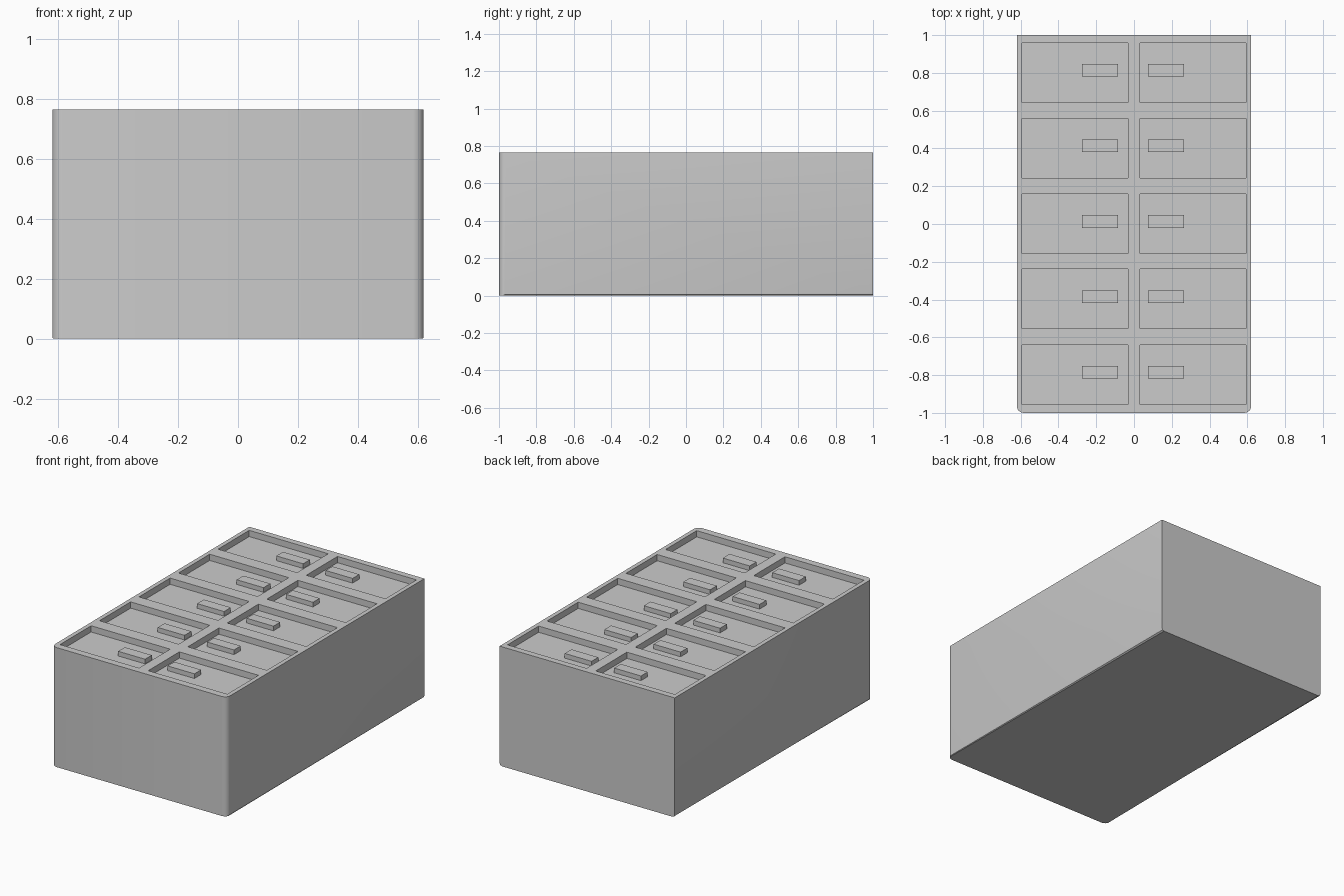
import bpy, bmesh
from mathutils import Matrix, Vector

if "Cube" in bpy.data.objects:
    bpy.data.objects.remove(bpy.data.objects["Cube"])

W, L, H = 1.24, 2.0, 0.765
DEPTH = 0.04
FLOOR = H - DEPTH
ROWS = [-0.797, -0.397, 0.002, 0.402, 0.802]


def add_box(bm, center, size):
    m = Matrix.Translation(Vector(center)) @ Matrix.Diagonal((*size, 1))
    return bmesh.ops.create_cube(bm, size=1, matrix=m)


def finish(bm, name):
    me = bpy.data.meshes.new(name)
    bm.to_mesh(me)
    bm.free()
    ob = bpy.data.objects.new(name, me)
    bpy.context.collection.objects.link(ob)
    return ob


def bevel(bm, test, width, segments):
    edges = [e for e in bm.edges if test((e.verts[0].co + e.verts[1].co) / 2)]
    bmesh.ops.bevel(bm, geom=edges, offset=width, segments=segments,
                    profile=0.5, affect='EDGES')


# Cabinet body: rounded front uprights and eased lower side edges, square back
bm = bmesh.new()
add_box(bm, (0, 0, H / 2), (W, L, H))
bevel(bm, lambda c: abs(c.x) > 0.6 and c.y < -0.99, 0.035, 4)
bevel(bm, lambda c: abs(c.x) > 0.619 and c.z < 0.001, 0.017, 2)
cabinet = finish(bm, "cabinet_body")

# Shallow drawer recesses, two columns of five
bm = bmesh.new()
for side in (-1, 1):
    for y in ROWS:
        add_box(bm, (side * 0.3125, y, FLOOR + 0.1), (0.56, 0.315, 0.2))
cutter = finish(bm, "recess_cutter")
cutter.hide_render = True

mod = cabinet.modifiers.new("recesses", 'BOOLEAN')
mod.operation = 'DIFFERENCE'
mod.solver = 'EXACT'
mod.object = cutter
bpy.context.view_layer.objects.active = cabinet
cabinet.select_set(True)
bpy.ops.object.modifier_apply(modifier=mod.name)
bpy.data.objects.remove(cutter)
bpy.ops.object.shade_smooth_by_angle()

# Drawer handles, one bar in each recess near the centre divider
for name, x in (("left", -0.18), ("right", 0.17)):
    for i, y in enumerate(ROWS):
        bm = bmesh.new()
        add_box(bm, (x, y + 0.012, FLOOR + 0.013), (0.19, 0.068, 0.034))
        finish(bm, f"drawer_handle_{name}_{i + 1}")
